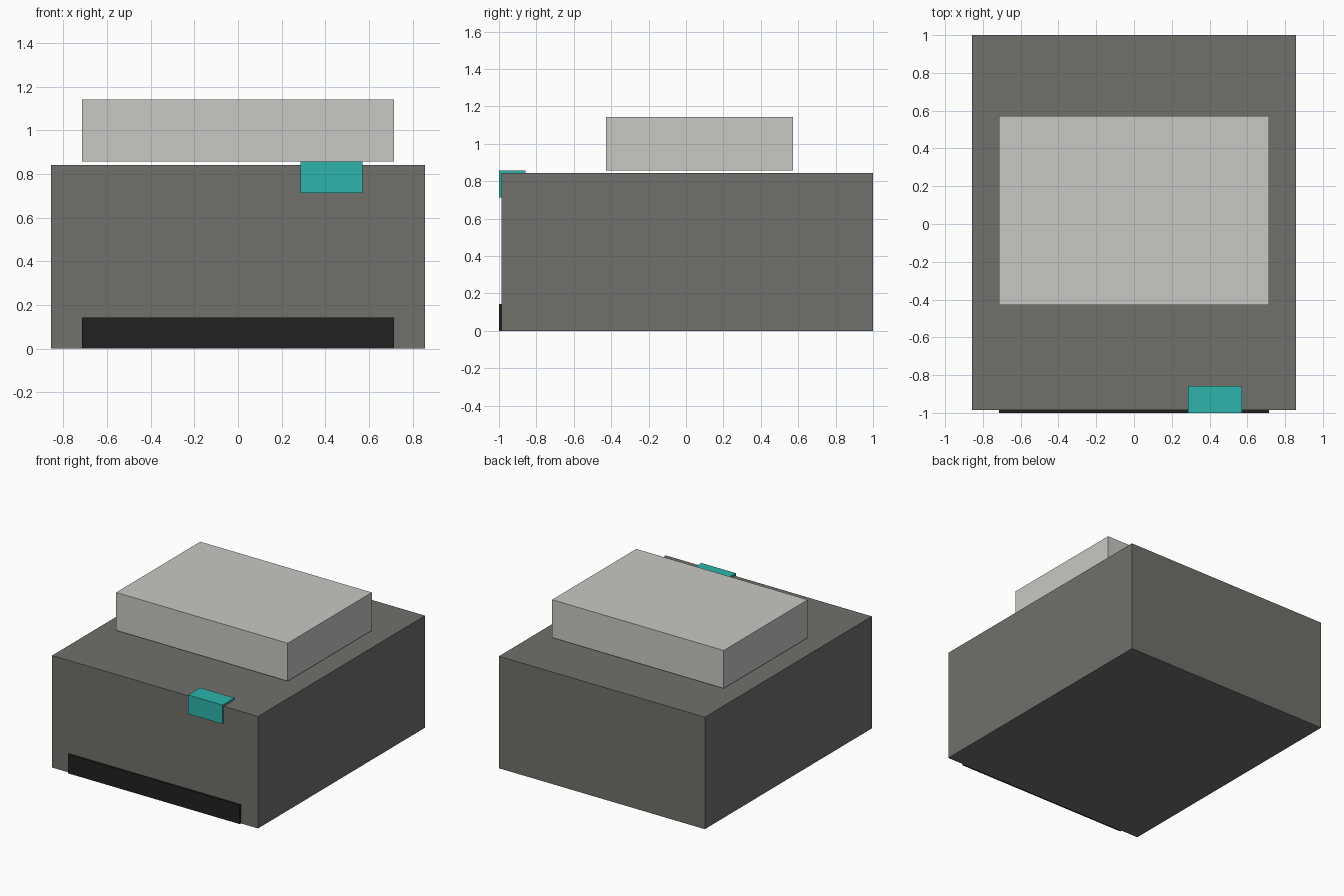
import bpy

if "Cube" in bpy.data.objects:
    bpy.data.objects.remove(bpy.data.objects["Cube"])


def material(name, rgb):
    """Flat colour from 8-bit sRGB."""
    def lin(c):
        c /= 255
        return c / 12.92 if c <= 0.04045 else ((c + 0.055) / 1.055) ** 2.4
    m = bpy.data.materials.new(name)
    m.diffuse_color = (*[lin(c) for c in rgb], 1)
    m.use_nodes = True
    m.node_tree.nodes["Principled BSDF"].inputs["Base Color"].default_value = m.diffuse_color
    return m


def box(name, lo, hi, mat):
    """Axis-aligned box from its low and high corners."""
    bpy.ops.mesh.primitive_cube_add(size=1, location=[(a + b) / 2 for a, b in zip(lo, hi)])
    ob = bpy.context.object
    ob.name = name
    ob.scale = [b - a for a, b in zip(lo, hi)]
    bpy.ops.object.transform_apply(location=False, rotation=False, scale=True)
    ob.data.materials.append(mat)
    return ob


grey = material("dark grey", (112, 113, 107))
light = material("light grey", (200, 201, 196))
teal = material("teal", (45, 181, 171))
black = material("black", (33, 33, 33))

U = 1 / 7      # modelling unit
T = 0.1 * U    # raised plate thickness

# Main housing
box("body", (-6 * U, -1 + T, 0), (6 * U, 1, 6 * U - T), grey)
# Raised block hovering just above the housing
box("top_block", (-5 * U, -3 * U, 6 * U), (5 * U, 4 * U, 8 * U), light)
# Dark slot along the bottom of the front
box("front_slot", (-5 * U, -1, 0), (5 * U, -1 + T, U), black)
# Button wrapping over the front top edge
box("corner_button", (2 * U, -1, 5 * U), (4 * U, -6 * U, 6 * U), teal)
